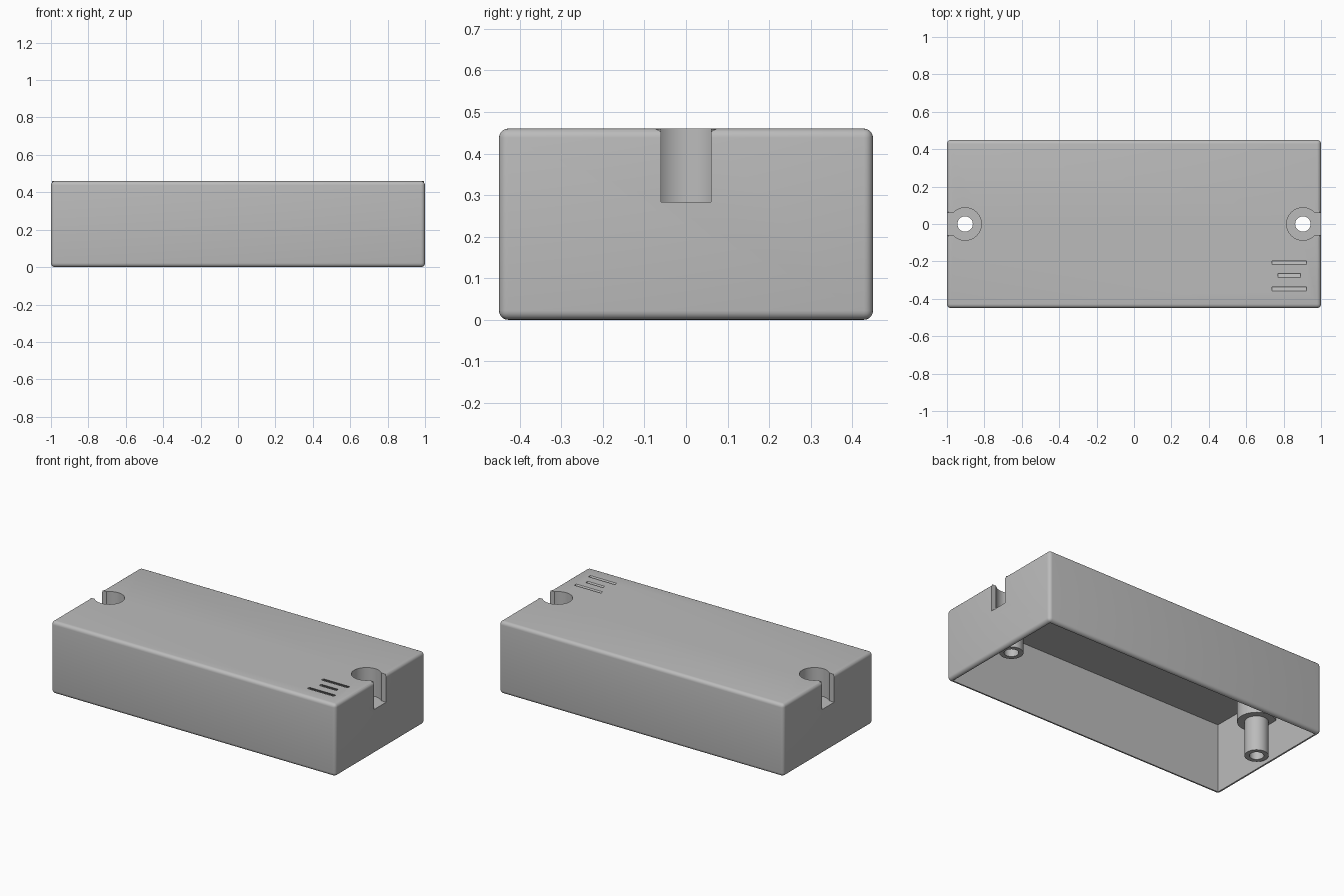
import bpy
import math

cube = bpy.data.objects.get("Cube")
if cube:
    bpy.data.objects.remove(cube, do_unlink=True)

grey = bpy.data.materials.new("plain grey")
grey.use_nodes = True
colour = (0.5, 0.5, 0.5, 1)
grey.diffuse_color = colour
grey.node_tree.nodes["Principled BSDF"].inputs["Base Color"].default_value = colour

LENGTH, WIDTH, HEIGHT = 2.0, 0.9, 0.46
WALL, FILLET = 0.024, 0.022
BOSS_X, FLOOR = 0.903, 0.283


def box(name, low, high, tilt=0):
    """Box between two corners, optionally tilted about its long axis."""
    middle = [(a + b) / 2 for a, b in zip(low, high)]
    bpy.ops.mesh.primitive_cube_add(size=1, location=middle)
    ob = bpy.context.object
    ob.name = name
    ob.scale = [b - a for a, b in zip(low, high)]
    bpy.ops.object.transform_apply(location=False, rotation=False, scale=True)
    ob.rotation_euler.x = tilt
    ob.data.materials.append(grey)
    return ob


def tube(name, x, radius, bottom, top):
    bpy.ops.mesh.primitive_cylinder_add(
        vertices=48, radius=radius, depth=top - bottom,
        location=(x, 0, (bottom + top) / 2))
    ob = bpy.context.object
    ob.name = name
    ob.data.materials.append(grey)
    return ob


def combine(target, other, operation):
    """Apply a boolean and drop the helper."""
    mod = target.modifiers.new(operation.lower(), "BOOLEAN")
    mod.operation, mod.solver, mod.object = operation, "EXACT", other
    bpy.context.view_layer.objects.active = target
    bpy.ops.object.modifier_apply(modifier=mod.name)
    bpy.data.objects.remove(other, do_unlink=True)


# Rounded shell, open underneath
x, y = LENGTH / 2, WIDTH / 2
case = box("enclosure_cover", (-x, -y, 0), (x, y, HEIGHT))
bevel = case.modifiers.new("rounding", "BEVEL")
bevel.width, bevel.segments = FILLET, 5
bpy.ops.object.modifier_apply(modifier=bevel.name)
combine(case, box("cavity", (WALL - x, WALL - y, -0.1),
                  (x - WALL, y - WALL, HEIGHT - WALL)), "DIFFERENCE")

# Screw wells with hollow pins at both ends
for side in (-1, 1):
    cx = side * BOSS_X
    boss = tube("screw_well", cx, 0.11, 0.24, HEIGHT - 0.0005)
    combine(boss, box("end_limit", (-x + 0.002, -y, -0.1),
                      (x - 0.002, y, 1)), "INTERSECT")
    combine(boss, tube("screw_pin", cx, 0.068, 0.02, 0.26), "UNION")
    combine(case, boss, "UNION")

for side in (-1, 1):
    cx = side * BOSS_X
    combine(case, tube("counterbore", cx, 0.087, FLOOR, 0.6), "DIFFERENCE")
    combine(case, tube("screw_hole", cx, 0.041, -0.1, 0.6), "DIFFERENCE")
    ends = sorted((cx, side * 1.1))
    combine(case, box("end_notch", (ends[0], -0.06, FLOOR),
                      (ends[1], 0.06, 0.6)), "DIFFERENCE")

# Slanted vent slots
for vy, half in ((-0.207, 0.093), (-0.275, 0.06), (-0.348, 0.093)):
    slot = box("vent_slot", (0.83 - half, vy - 0.007, HEIGHT - 0.06),
               (0.83 + half, vy + 0.007, HEIGHT + 0.06), math.radians(45))
    combine(case, slot, "DIFFERENCE")

# Smooth the curved faces
bpy.ops.object.select_all(action="DESELECT")
case.select_set(True)
bpy.context.view_layer.objects.active = case
bpy.ops.object.shade_smooth_by_angle(angle=math.radians(30))
